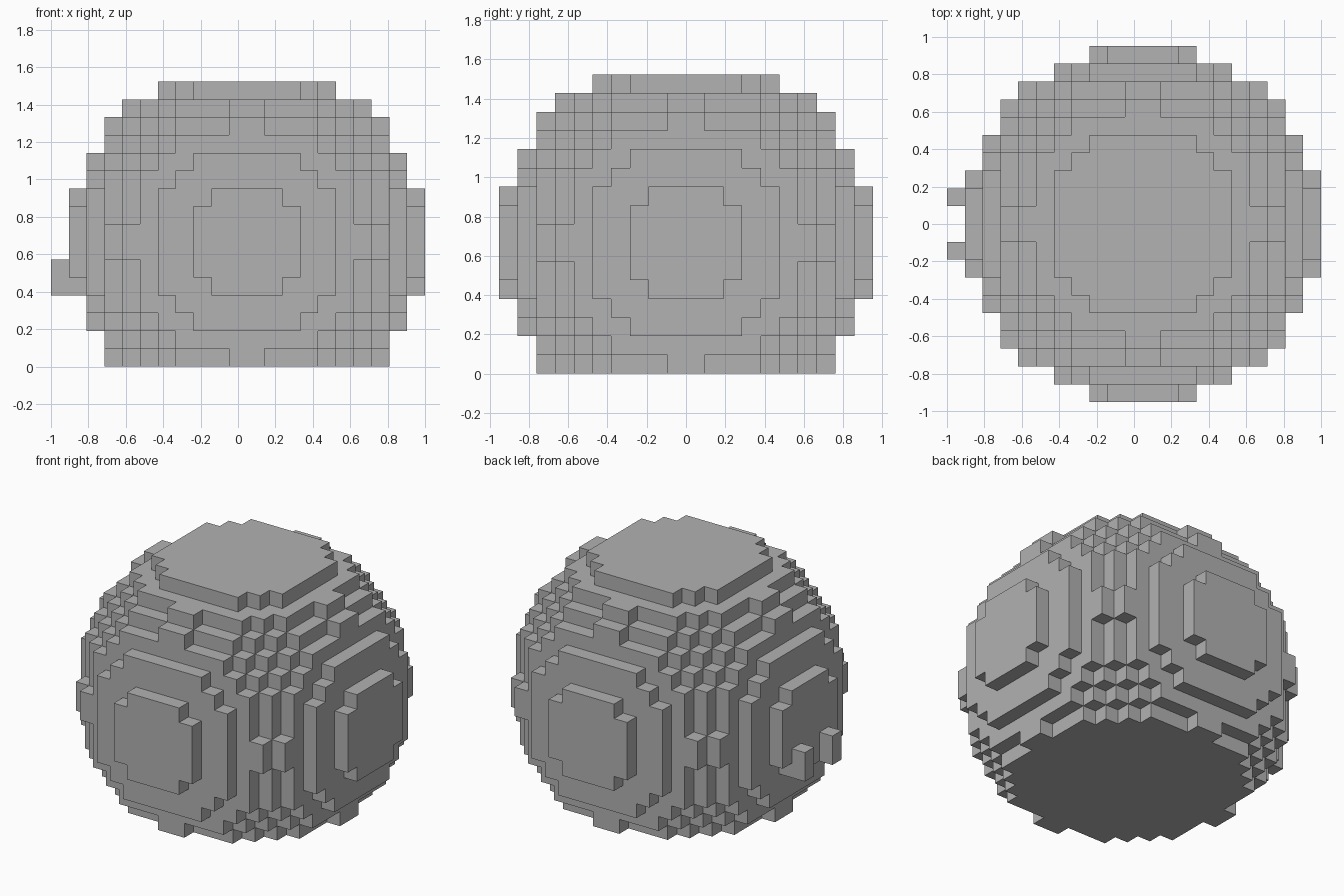
import bpy, bmesh
from mathutils import Vector

if "Cube" in bpy.data.objects:
    bpy.data.objects.remove(bpy.data.objects["Cube"])

S = 2 / 21              # size of one block
R = 10                  # ball radius in blocks
CENTRE = Vector((S / 2, 0, 7 * S))
LOW, HIGH = -7, 9       # block layers kept: flat base and flat top

grey = bpy.data.materials.new("plain grey")
grey.diffuse_color = (0.445, 0.445, 0.445, 1)
grey.use_nodes = True
grey.node_tree.nodes["Principled BSDF"].inputs["Base Color"].default_value = grey.diffuse_color


def add_object(name, bm):
    mesh = bpy.data.meshes.new(name)
    bm.to_mesh(mesh)
    bm.free()
    mesh.materials.append(grey)
    obj = bpy.data.objects.new(name, mesh)
    bpy.context.collection.objects.link(obj)
    return obj


def filled(c):
    """True when the block's middle lies inside the truncated ball."""
    return LOW <= c[2] < HIGH and sum((v + 0.5) ** 2 for v in c) <= R * R


# Ball of blocks: only the outward block faces are made
bm = bmesh.new()
corners = {}


def corner(p):
    if p not in corners:
        corners[p] = bm.verts.new(CENTRE + Vector(p) * S)
    return corners[p]


span = range(-R, R)
for cell in ((x, y, z) for x in span for y in span for z in range(LOW, HIGH)):
    if not filled(cell):
        continue
    for axis in range(3):
        for side in (0, 1):
            near = list(cell)
            near[axis] += 2 * side - 1
            if filled(near):
                continue
            quad = []
            for a, b in ((0, 0), (1, 0), (1, 1), (0, 1)):
                p = list(cell)
                p[axis] += side
                p[(axis + 1) % 3] += a
                p[(axis + 2) % 3] += b
                quad.append(corner(tuple(p)))
            bm.faces.new(quad if side else quad[::-1])
add_object("block_ball", bm)

# Two upright pegs on the left side, one block wide and two tall
for name, side in (("front_peg", -1), ("back_peg", 1)):
    bm = bmesh.new()
    bmesh.ops.create_cube(bm, size=S)
    bmesh.ops.scale(bm, vec=(1, 1, 2), verts=bm.verts)
    bmesh.ops.translate(bm, vec=CENTRE + Vector((-10.5, 1.5 * side, -2)) * S,
                        verts=bm.verts)
    add_object(name, bm)
